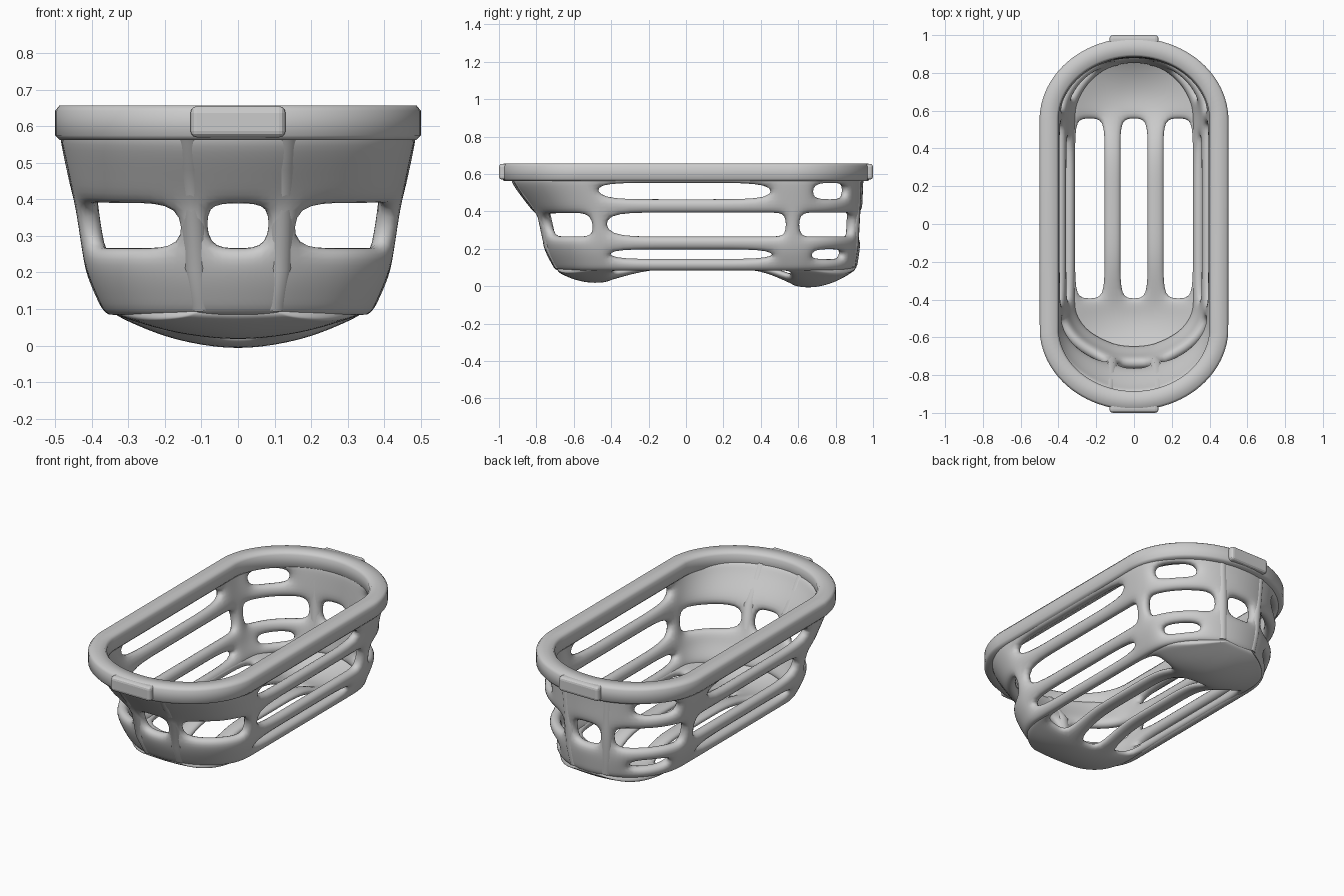
import bpy
from math import sin, cos, radians, pi, sqrt

if "Cube" in bpy.data.objects:
    bpy.data.objects.remove(bpy.data.objects["Cube"])

T = 0.066  # wall thickness


def lerp_table(z, zs, vs):
    for i in range(len(zs) - 1):
        if z <= zs[i + 1]:
            f = (z - zs[i]) / (zs[i + 1] - zs[i])
            return vs[i] + f * (vs[i + 1] - vs[i])
    return vs[-1]


def make_object(name, verts, faces):
    mesh = bpy.data.meshes.new(name)
    mesh.from_pydata(verts, [], faces)
    mesh.polygons.foreach_set("use_smooth", [True] * len(faces))
    mesh.update()
    obj = bpy.data.objects.new(name, mesh)
    bpy.context.collection.objects.link(obj)
    return obj


def grid_shell(name, rows, holes, thickness):
    """Mirrored grid of points with missing cells, thickened and rounded."""
    n = len(rows[0])
    faces = [(r * n + c, r * n + c + 1, (r + 1) * n + c + 1, (r + 1) * n + c)
             for r in range(len(rows) - 1) for c in range(n - 1)
             if (r, c) not in holes]
    obj = make_object(name, [p for row in rows for p in row], faces)
    mirror = obj.modifiers.new("Mirror", 'MIRROR')
    mirror.merge_threshold = 0.0005
    solid = obj.modifiers.new("Solidify", 'SOLIDIFY')
    solid.thickness = thickness
    solid.offset = 0
    sub = obj.modifiers.new("Subdivision", 'SUBSURF')
    sub.levels = sub.render_levels = 2
    return obj


# Tapered wall: sloped front, upright back, rows of windows
LEVELS = [.09, .22, .40, .57, .60]
HALF_W = [.365, .425, .45, .488, .49]
FRONT = [-.70, -.77, -.81, -.945, -.95]
BACK = [.915, .935, .945, .95, .955]
STRAIGHT = [-.43, -.45, -.47, -.53, -.54]
COLUMNS = ([('front', a) for a in (90, 78, 68, 45, 25, 7)]
           + [('side', t) for t in (.03, .3, .6, .90, .965)]
           + [('back', a) for a in (6, 18, 36, 54, 68, 78, 90)])


def wall_point(kind, v, z):
    w, yf, yb, ys = (lerp_table(z, LEVELS, t)
                     for t in (HALF_W, FRONT, BACK, STRAIGHT))
    w, yf, yb, ye = w - T / 2, yf + T / 2, yb - T / 2, .57
    if kind == 'side':
        return (w, ys + (ye - ys) * v, z)
    a = radians(v)
    x = 0 if v == 90 else w * cos(a)
    if kind == 'front':
        return (x, ys + (yf - ys) * sin(a), z)
    return (x, ye + (yb - ye) * sin(a), z)


heights = (.085, .145, .195, .268, .39, .468, .55, .60)
rows = [[wall_point(k, v, z) for k, v in COLUMNS] for z in heights]
holes = {(3, c) for c in (0, 2, 3, 4, 6, 7, 8, 9, 11, 12, 13, 14, 16)}
holes |= {(r, c) for r in (1, 5) for c in (6, 7, 8, 12, 13)}
grid_shell("basket_wall", rows, holes, T)

# Floor: two dished end plates joined by long slats
def dish(x, y):
    mid, reach, depth = (.65, .25, .1) if y > .1 else (-.48, .22, .075)
    d = max(0, 1 - ((y - mid) / reach) ** 2)
    return depth * d * max(0, 1 - (x / .34) ** 2)


def floor_half_width(y):
    if y > .57:
        t = (y - .57) / .34
    else:
        t = max(0, (-.43 - y) / .27)
    return .345 * sqrt(max(0, 1 - max(0, t) ** 2))


ys = (-.685, -.65, -.60, -.54, -.47, -.39, -.2, 0, .2, .4,
      .555, .64, .71, .78, .84, .88, .9)
xs = (0, .068, .16, .235, .31, .345)
rows = [[(x * floor_half_width(y) / .345, y,
          .112 - dish(x * floor_half_width(y) / .345, y)) for x in xs]
        for y in ys]
holes = {(r, c) for r in range(5, 10) for c in (0, 2, 3)}
grid_shell("slatted_floor", rows, holes, .045)

# Rolled top rim: rounded section swept round a long oval
section = [(0, .575), (.012, .562), (.088, .562), (.1, .575),
           (.1, .642), (.088, .657), (.012, .657), (0, .642)]
verts, faces = [], []
N, M = 96, len(section)
for i in range(N):
    a = 2 * pi * i / N
    side = .55 if sin(a) > 1e-6 or i == 0 or i == N // 2 else -.55
    for inset, z in section:
        verts.append(((.5 - inset) * cos(a),
                      side + (.435 - inset) * sin(a), z))
for i in range(N):
    for j in range(M):
        k, l = (i + 1) % N, (j + 1) % M
        faces.append((i * M + j, k * M + j, k * M + l, i * M + l))
make_object("top_rim", verts, faces)

# Flat grip blocks at both ends of the rim
for name, s in (("front_grip", -1), ("back_grip", 1)):
    bpy.ops.mesh.primitive_cube_add(size=1, location=(0, s * .945, .612))
    grip = bpy.context.object
    grip.name = name
    grip.scale = (.26, .11, .085)
    bpy.ops.object.transform_apply(location=False, rotation=False, scale=True)
    bevel = grip.modifiers.new("Bevel", 'BEVEL')
    bevel.width, bevel.segments = .018, 3

# Slim upright ribs on the front and back posts
for name, kind in (("front_rib", 'front'), ("back_rib", 'back')):
    for s, side in ((-1, "left"), (1, "right")):
        curve = bpy.data.curves.new(name, 'CURVE')
        curve.dimensions = '3D'
        curve.bevel_depth = .036
        curve.bevel_resolution = 3
        curve.use_fill_caps = True
        spline = curve.splines.new('POLY')
        pts = (.11, .22, .4, .5, .59)
        spline.points.add(len(pts) - 1)
        for p, z in zip(spline.points, pts):
            x, y, z = wall_point(kind, 73, z)
            p.co = (s * x, y, z, 1)
        spline.use_smooth = True
        rib = bpy.data.objects.new(side + "_" + name, curve)
        bpy.context.collection.objects.link(rib)
